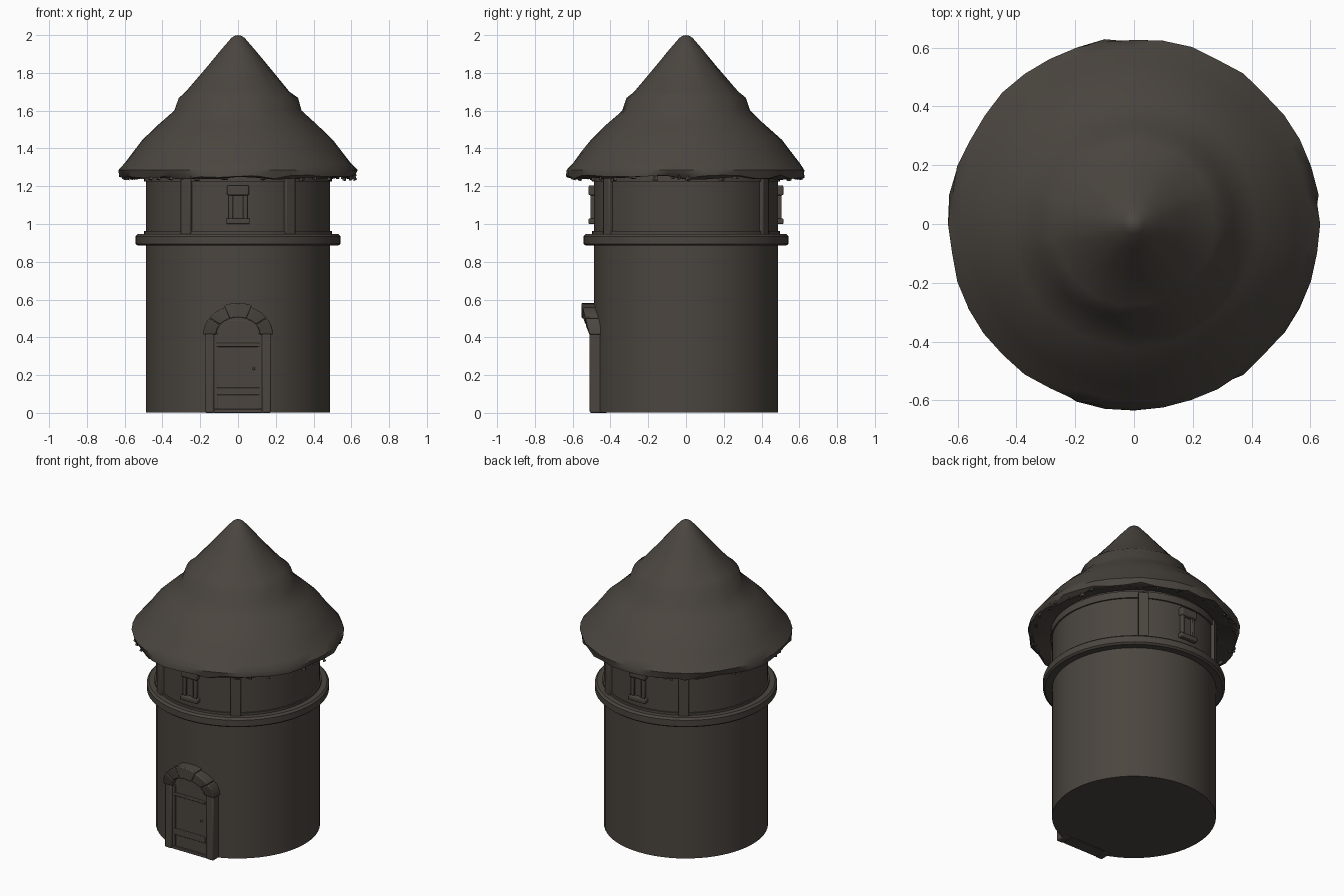
import bpy, bmesh, math, random
from mathutils import Matrix

if "Cube" in bpy.data.objects:
    bpy.data.objects.remove(bpy.data.objects["Cube"])

random.seed(4)
R = 0.488  # wall radius

mat = bpy.data.materials.new("dark_stone_brown")
mat.diffuse_color = (0.07, 0.06, 0.05, 1)
mat.use_nodes = True
mat.node_tree.nodes["Principled BSDF"].inputs["Base Color"].default_value = mat.diffuse_color


def finish(name, bm, bevel=0.0, angle=35):
    bmesh.ops.recalc_face_normals(bm, faces=bm.faces)
    me = bpy.data.meshes.new(name)
    bm.to_mesh(me)
    bm.free()
    me.materials.append(mat)
    ob = bpy.data.objects.new(name, me)
    bpy.context.collection.objects.link(ob)
    if bevel:
        b = ob.modifiers.new("bevel", 'BEVEL')
        b.width, b.segments = bevel, 2
        b.limit_method = 'ANGLE'
    bpy.ops.object.select_all(action='DESELECT')
    ob.select_set(True)
    bpy.context.view_layer.objects.active = ob
    bpy.ops.object.shade_smooth_by_angle(angle=math.radians(angle))
    return ob


def lathe(name, profile, n=64, closed=False, jitter=None, angle=35):
    """Spin (r, z) points around z; r = 0 makes a pole."""
    bm = bmesh.new()
    rings = []
    for k, (r, z) in enumerate(profile):
        if r == 0:
            rings.append([bm.verts.new((0, 0, z))] * n)
            continue
        ring = []
        for i in range(n):
            a = 2 * math.pi * i / n
            dr, dz = jitter(k, i) if jitter else (0, 0)
            ring.append(bm.verts.new(((r + dr) * math.cos(a), (r + dr) * math.sin(a), z + dz)))
        rings.append(ring)
    pairs = list(zip(rings, rings[1:]))
    if closed:
        pairs.append((rings[-1], rings[0]))
    for a, b in pairs:
        for i in range(n):
            j = (i + 1) % n
            loop = []
            for v in (a[i], a[j], b[j], b[i]):
                if v not in loop:
                    loop.append(v)
            bm.faces.new(loop)
    return finish(name, bm, angle=angle)


def box(name, x0, x1, y0, y1, z0, z1, bevel=0.005, turn=0.0):
    """Box in front-facing coordinates, turned about the tower axis."""
    bm = bmesh.new()
    bmesh.ops.create_cube(bm, size=1)
    for v in bm.verts:
        v.co.x = x0 if v.co.x < 0 else x1
        v.co.y = y0 if v.co.y < 0 else y1
        v.co.z = z0 if v.co.z < 0 else z1
    bm.transform(Matrix.Rotation(turn, 4, 'Z'))
    return finish(name, bm, bevel)


# Wall: one plain cylinder with closed bottom
lathe("tower_wall", [(0, 0.003), (R, 0.003), (R, 1.30), (0, 1.30)])

# Stone belt and the thin beams above it and under the eaves
lathe("stone_belt", [(0.47, 0.885), (0.53, 0.885), (0.542, 0.895), (0.542, 0.935),
                     (0.53, 0.947), (0.47, 0.947)], closed=True)
for nm, z0, z1 in (("lower_beam", 0.945, 0.962), ("eaves_beam", 1.225, 1.27)):
    lathe(nm, [(0.47, z0), (0.497, z0), (0.497, z1), (0.47, z1)], closed=True)

# Timber posts, two in front and two at the back
for k, deg in enumerate((-33.5, 33.5, 146.5, 213.5)):
    box(f"timber_post_{k}", -0.031, 0.031, -0.508, -0.46, 0.94, 1.26, 0.006, math.radians(deg))

# Small windows, front and back: jambs, lintel, sill and a slit pane
for side, t in (("front", 0), ("back", math.pi)):
    for s in (-1, 1):
        x = sorted((s * 0.026, s * 0.050))
        box(f"{side}_window_jamb", x[0], x[1], -0.506, -0.46, 1.02, 1.16, 0.005, t)
    box(f"{side}_window_lintel", -0.058, 0.058, -0.516, -0.46, 1.152, 1.205, 0.008, t)
    box(f"{side}_window_sill", -0.062, 0.062, -0.516, -0.46, 1.0, 1.03, 0.006, t)
    box(f"{side}_window_pane", -0.027, 0.027, -0.491, -0.46, 1.03, 1.155, 0, t)

# Door leaf, cross bars, step and knob
box("door_leaf", -0.125, 0.125, -0.494, -0.42, 0.0, 0.49, 0.003)
for k, (z0, z1) in enumerate(((0.095, 0.135), (0.35, 0.37))):
    box(f"door_bar_{k}", -0.115, 0.115, -0.502, -0.45, z0, z1, 0.004)
for s in (-1, 1):
    x = sorted((s * 0.105, s * 0.128))
    box("door_stile", x[0], x[1], -0.500, -0.43, 0.02, 0.42, 0.003)
    x = sorted((s * 0.126, s * 0.176))
    box("door_jamb", x[0], x[1], -0.51, -0.42, 0.0, 0.43, 0.008)
box("door_threshold", -0.13, 0.13, -0.503, -0.43, 0.0, 0.02, 0.003)
bm = bmesh.new()
bmesh.ops.create_uvsphere(bm, u_segments=10, v_segments=6, radius=0.008,
                          matrix=Matrix.Translation((0.083, -0.497, 0.235)))
finish("door_knob", bm)


# Arch stones: wedges between two half ellipses, leaning out toward the keystone
def arch_stone(name, a0, a1, grow=0.0, steps=4):
    bm = bmesh.new()
    rows = []
    for i in range(steps + 1):
        a = math.radians(a0 + (a1 - a0) * i / steps)
        c, s = math.cos(a), math.sin(a)
        front = -0.512 - 0.036 * s - grow * 0.5
        quad = []
        for rx, rz, y in ((0.115, 0.09, front), (0.185 + grow, 0.155 + grow, front),
                          (0.185 + grow, 0.155 + grow, -0.42), (0.115, 0.09, -0.42)):
            quad.append(bm.verts.new((rx * c, y, 0.415 + rz * s)))
        rows.append(quad)
    for p, q in zip(rows, rows[1:]):
        for i in range(4):
            j = (i + 1) % 4
            bm.faces.new((p[i], p[j], q[j], q[i]))
    bm.faces.new(rows[0])
    bm.faces.new(rows[-1])
    return finish(name, bm, 0.006)


for k, (a0, a1) in enumerate(((0, 34), (35, 69), (111, 145), (146, 180))):
    arch_stone(f"arch_stone_{k}", a0, a1)
arch_stone("arch_keystone", 68, 112, 0.012)


# Thatched roof: three swelling tiers, ragged rim and hollow eaves
def ragged(k, i):
    if k in (1, 2):      # rim
        return random.uniform(-0.012, 0.012), random.uniform(-0.012, 0.010)
    if 2 < k < 12:       # uneven thatch
        return random.uniform(-0.004, 0.004), 0
    return 0, 0


roof = [(0.48, 1.285), (0.605, 1.245), (0.625, 1.25), (0.63, 1.285), (0.598, 1.325),
        (0.550, 1.385), (0.505, 1.445), (0.42, 1.525), (0.338, 1.60), (0.314, 1.668),
        (0.275, 1.70), (0.164, 1.83), (0.09, 1.922), (0.035, 1.985), (0.018, 1.996), (0, 2.0)]
lathe("thatched_roof", roof, n=40, jitter=ragged, angle=40)

# Loose straw ends hanging from the rim
bm = bmesh.new()
for i in range(44):
    a = random.uniform(0, 2 * math.pi)
    w, d = random.uniform(0.015, 0.04), random.uniform(0.010, 0.022)
    r = random.uniform(0.595, 0.617)
    bmesh.ops.create_cone(bm, cap_ends=True, segments=4, radius1=0.5, radius2=0.2, depth=1,
                          matrix=Matrix.Rotation(a, 4, 'Z') @ Matrix.Translation((r, 0, 1.25))
                          @ Matrix.Rotation(random.uniform(-0.5, 0.3), 4, 'Y')
                          @ Matrix.Diagonal((0.02, w, d * 2, 1)))
finish("loose_straw", bm, angle=20)
